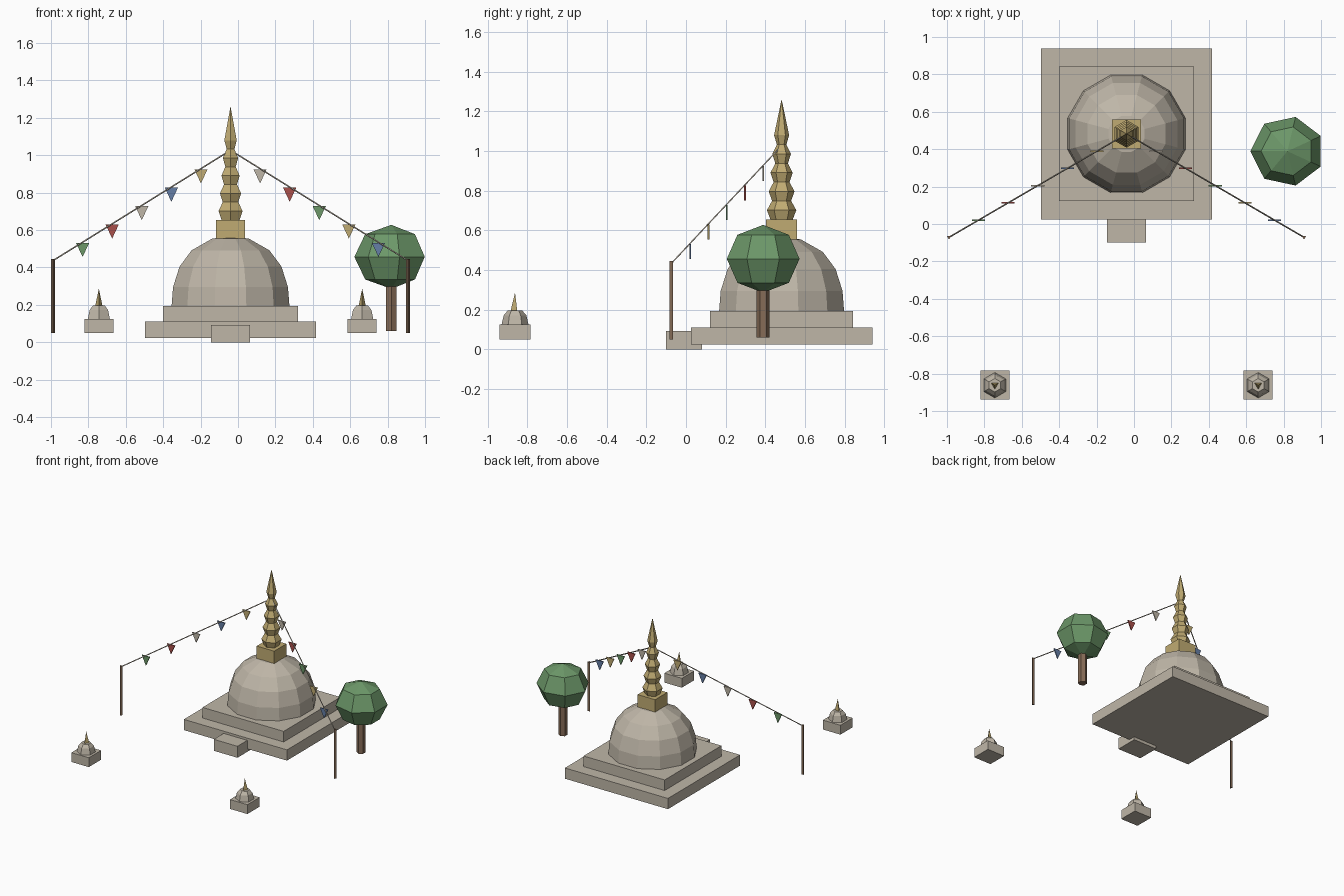
import bpy, bmesh, math
from mathutils import Vector, Matrix

if "Cube" in bpy.data.objects:
    bpy.data.objects.remove(bpy.data.objects["Cube"])


def material(name, rgb):
    m = bpy.data.materials.new(name)
    m.diffuse_color = (*rgb, 1)
    m.use_nodes = True
    m.node_tree.nodes["Principled BSDF"].inputs["Base Color"].default_value = m.diffuse_color
    return m


STONE = material("pale_stone", (0.52, 0.47, 0.39))
GOLD = material("old_gold", (0.53, 0.41, 0.17))
LEAF = material("leaf_green", (0.15, 0.31, 0.14))
WOOD = material("brown_wood", (0.24, 0.15, 0.095))
RED = material("flag_red", (0.40, 0.08, 0.07))
BLUE = material("flag_blue", (0.13, 0.21, 0.38))


def finish(name, bm, mat):
    bmesh.ops.recalc_face_normals(bm, faces=bm.faces[:])
    me = bpy.data.meshes.new(name)
    bm.to_mesh(me)
    bm.free()
    me.materials.append(mat)
    ob = bpy.data.objects.new(name, me)
    bpy.context.collection.objects.link(ob)
    return ob


def box(name, x, y, z0, z1, sx, sy, mat):
    bm = bmesh.new()
    bmesh.ops.create_cube(bm, size=1, matrix=Matrix.Translation((x, y, (z0 + z1) / 2))
                          @ Matrix.Diagonal((sx, sy, z1 - z0, 1)))
    return finish(name, bm, mat)


def lathe(name, x, y, profile, sides, start, mat, sy=1):
    """Flat-faced turned solid; profile is (radius, z) from bottom to top."""
    bm = bmesh.new()
    rings = []
    for r, z in profile:
        if r == 0:
            rings.append([bm.verts.new((x, y, z))])
            continue
        angles = [start + math.tau * i / sides for i in range(sides)]
        rings.append([bm.verts.new((x + r * math.cos(a), y + sy * r * math.sin(a), z))
                      for a in angles])
    for a, b in zip(rings, rings[1:]):
        for i in range(sides):
            j = (i + 1) % sides
            quad = [a[i % len(a)], a[j % len(a)], b[j % len(b)], b[i % len(b)]]
            bm.faces.new(list(dict.fromkeys(quad)))
    for ring in (rings[0], rings[-1]):
        if len(ring) > 2:
            bm.faces.new(ring)
    return finish(name, bm, mat)


def rod(name, a, b, r, mat):
    a, b = Vector(a), Vector(b)
    d = b - a
    bm = bmesh.new()
    bmesh.ops.create_cone(bm, cap_ends=True, segments=4, radius1=r, radius2=r, depth=d.length,
                          matrix=Matrix.Translation((a + b) / 2)
                          @ d.to_track_quat('Z', 'Y').to_matrix().to_4x4())
    return finish(name, bm, mat)


def flag(name, p, mat, w=0.07, h=0.075, t=0.008):
    bm = bmesh.new()
    x, y, z = p
    pts = ((-w / 2, 0), (w / 2, 0), (0, -h))
    f = bm.faces.new([bm.verts.new((x + u, y - t / 2, z + v)) for u, v in pts])
    ext = bmesh.ops.extrude_face_region(bm, geom=[f])["geom"]
    bmesh.ops.translate(bm, vec=(0, t, 0),
                        verts=[v for v in ext if isinstance(v, bmesh.types.BMVert)])
    return finish(name, bm, mat)


CX, CY = -0.04, 0.482
DOWN = -math.pi / 2   # first corner of a polygon faces the front

# Stepped base and front step
box("lower_plinth", CX, CY, 0.024, 0.11, 0.915, 0.915, STONE)
box("upper_plinth", CX, CY, 0.11, 0.195, 0.72, 0.72, STONE)
box("front_step", CX, -0.01, 0.0, 0.092, 0.21, 0.18, STONE)

# Main dome
lathe("dome", CX, CY, [(0.326, 0.195), (0.318, 0.295), (0.282, 0.405), (0.215, 0.492),
                       (0.10, 0.555), (0, 0.563)], 12, math.radians(15), STONE)

# Gold block and ringed spire
box("spire_block", CX, CY, 0.555, 0.655, 0.155, 0.155, GOLD)
spire = []
for i in range(5):
    k = i / 4
    z = 0.655 + 0.0945 * i
    spire += [(0.056 - 0.032 * k, z), (0.074 - 0.036 * k, z + 0.047)]
spire.append((0, 1.262))
lathe("spire", CX, CY, spire, 6, DOWN, GOLD)

# Small shrines in front
for side, label in ((-1, "left"), (1, "right")):
    x, y = CX + side * 0.704, -0.862
    box(label + "_shrine_base", x, y, 0.05, 0.125, 0.155, 0.155, STONE)
    lathe(label + "_shrine_dome", x, y,
          [(0.068, 0.125), (0.057, 0.172), (0.036, 0.197)], 6, DOWN, STONE)
    lathe(label + "_shrine_spire", x, y, [(0.022, 0.195), (0, 0.287)], 3, DOWN, GOLD)

# Flag poles, strings and flags (colours listed from the spire outwards)
flag_sets = {-1: ("left", (GOLD, BLUE, STONE, RED, LEAF)),
             1: ("right", (STONE, RED, LEAF, GOLD, BLUE))}
for side, (label, colours) in flag_sets.items():
    x = CX + side * 0.949
    lathe(label + "_flag_pole", x, -0.071, [(0.0125, 0.05), (0.0125, 0.445)], 3, DOWN, WOOD)
    top, end = Vector((CX, CY, 1.027)), Vector((x, -0.071, 0.437))
    rod(label + "_string", top, end, 0.004, STONE)
    for i, mat in enumerate(colours):
        p = top.lerp(end, (i + 1) / 6) - Vector((0, 0, 0.004))
        flag(f"{label}_flag_{i + 1}", p, mat)

# Tree
TX, TY = 0.82, 0.389
lathe("tree_trunk", TX, TY, [(0.033, 0.06), (0.033, 0.32)], 6, DOWN, WOOD)
crown = [(0.198 * math.sin(a), 0.457 - 0.171 * math.cos(a))
         for a in (math.pi / 4, math.pi / 2, 3 * math.pi / 4)]
lathe("tree_crown", TX, TY, [(0, 0.286)] + crown + [(0, 0.628)], 7, math.pi, LEAF, sy=0.95)
